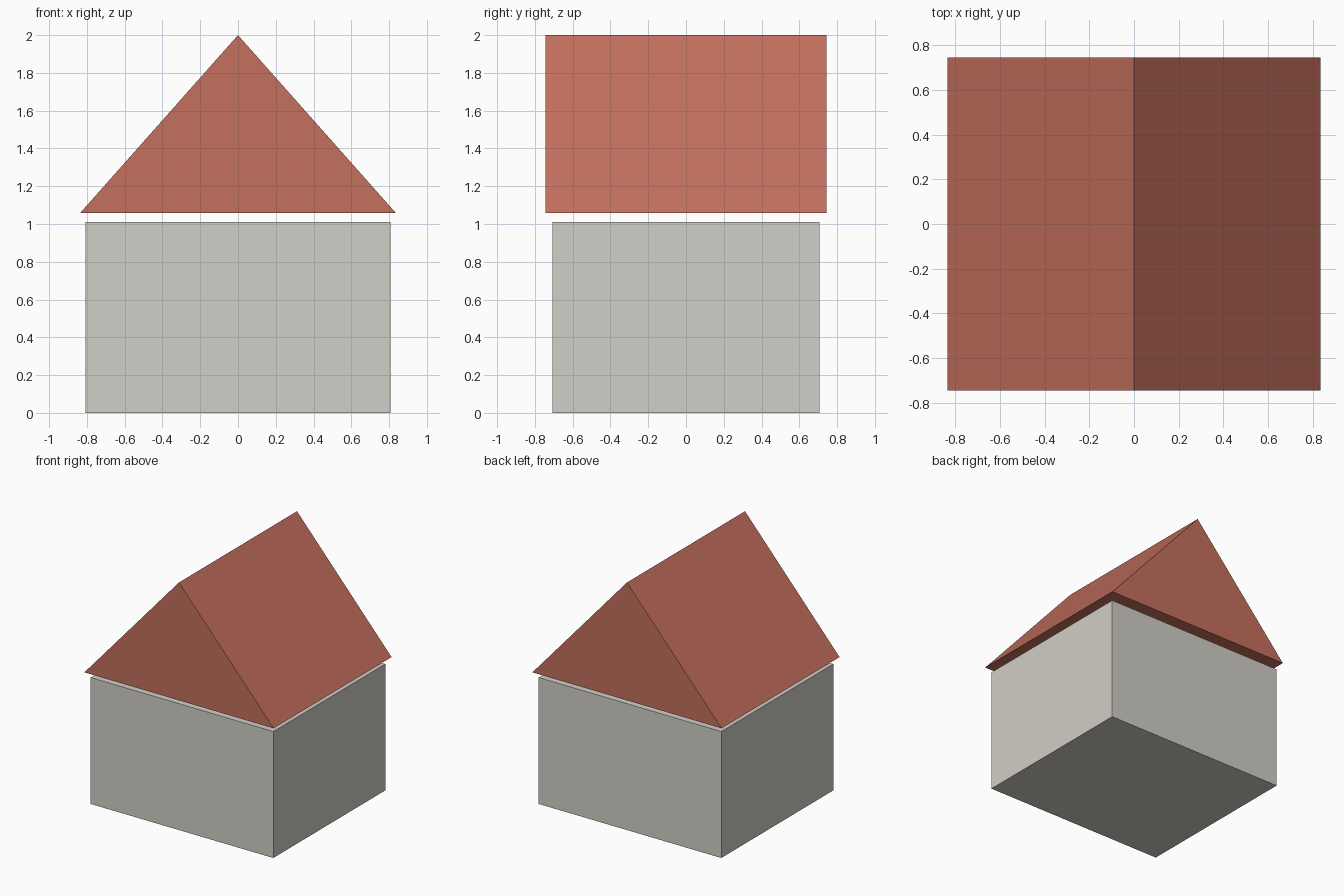
import bpy

if "Cube" in bpy.data.objects:
    bpy.data.objects.remove(bpy.data.objects["Cube"])


def prism(name, outline, half_depth):
    """Extrude an x-z outline along y into a closed solid."""
    n = len(outline)
    verts = [(x, y, z) for y in (-half_depth, half_depth) for x, z in outline]
    faces = [tuple(range(n)), tuple(range(2 * n - 1, n - 1, -1))]
    faces += [(i, i + n, (i + 1) % n + n, (i + 1) % n) for i in range(n)]
    mesh = bpy.data.meshes.new(name)
    mesh.from_pydata(verts, [], faces)
    obj = bpy.data.objects.new(name, mesh)
    bpy.context.collection.objects.link(obj)
    return obj


# House body
prism("walls", [(-0.807, 0), (0.807, 0), (0.807, 1.01), (-0.807, 1.01)], 0.707)

# Gable roof, floating slightly above the walls
roof = prism("roof", [(-0.836, 1.058), (0.836, 1.058), (0, 2)], 0.745)
red = bpy.data.materials.new("roof_red")
red.diffuse_color = (0.55, 0.16, 0.11, 1)
red.use_nodes = True
red.node_tree.nodes["Principled BSDF"].inputs["Base Color"].default_value = red.diffuse_color
roof.data.materials.append(red)

# Warm plaster on the walls
plaster = bpy.data.materials.new("plaster")
plaster.diffuse_color = (0.64, 0.62, 0.57, 1)
plaster.use_nodes = True
plaster.node_tree.nodes["Principled BSDF"].inputs["Base Color"].default_value = plaster.diffuse_color
bpy.data.objects["walls"].data.materials.append(plaster)
